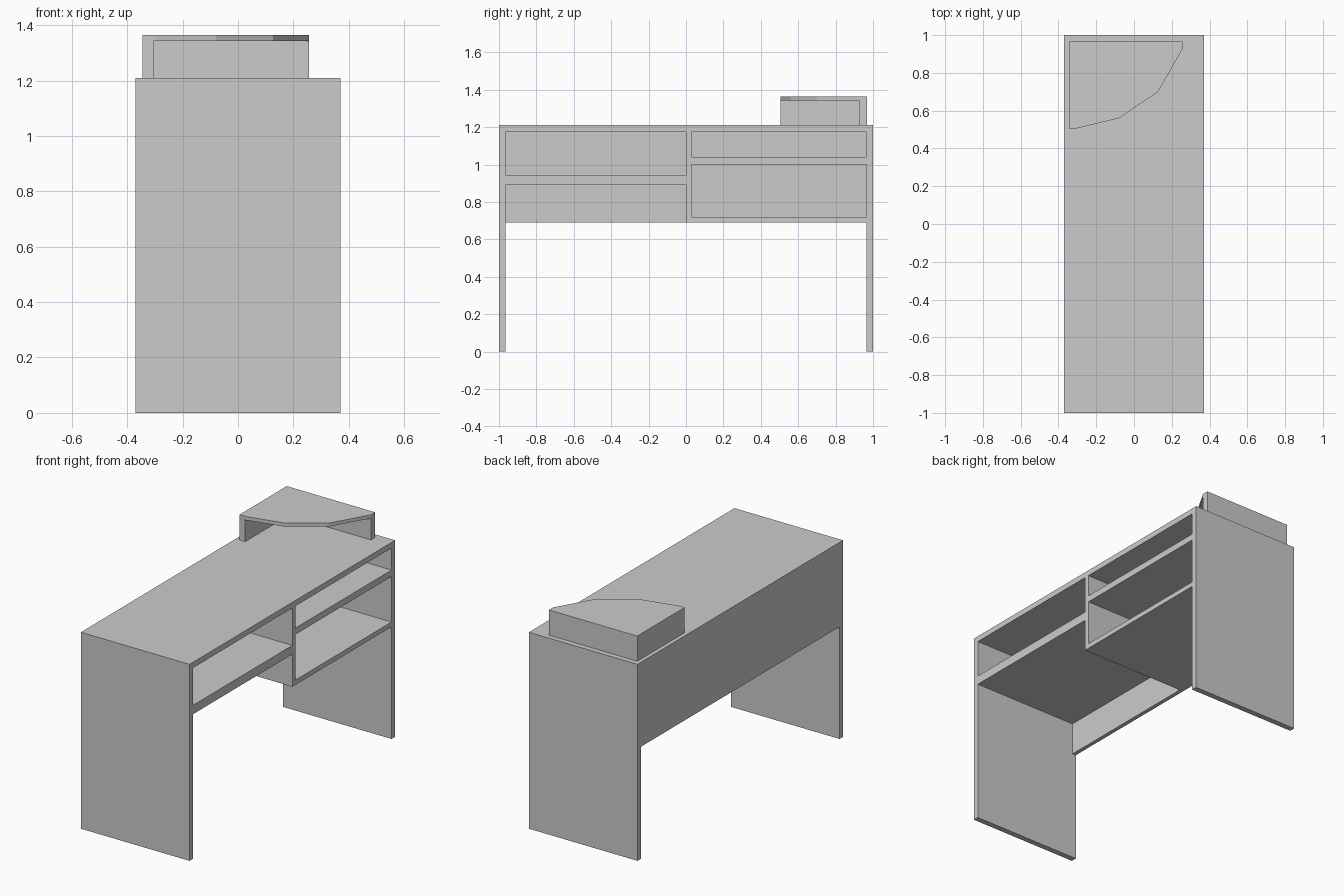
import bpy, bmesh

if "Cube" in bpy.data.objects:
    bpy.data.objects.remove(bpy.data.objects["Cube"])

T = 0.035          # board thickness
X, Y, H = 0.37, 1.0, 1.21
XB = -X + 0.025    # front surface of back panel


def prism(name, outline, z0, z1):
    """Extrude a counter-clockwise xy outline from z0 to z1."""
    bm = bmesh.new()
    face = bm.faces.new([bm.verts.new((x, y, z0)) for x, y in outline])
    ext = bmesh.ops.extrude_face_region(bm, geom=[face])
    for v in ext["geom"]:
        if isinstance(v, bmesh.types.BMVert):
            v.co.z = z1
    bmesh.ops.recalc_face_normals(bm, faces=bm.faces)
    mesh = bpy.data.meshes.new(name)
    bm.to_mesh(mesh)
    bm.free()
    obj = bpy.data.objects.new(name, mesh)
    bpy.context.collection.objects.link(obj)
    return obj


def board(name, x0, x1, y0, y1, z0, z1):
    return prism(name, [(x0, y0), (x1, y0), (x1, y1), (x0, y1)], z0, z1)


# Desk carcass
board("front_side_panel", -X, X, -Y, -Y + T, 0, H)
board("back_side_panel", -X, X, Y - T, Y, 0, H)
board("desk_top", -X, X, -Y + T, Y - T, H - T, H)
board("rear_panel", -X, XB, -Y + T, Y - T, 0.69, H - T)

# Compartment boards
board("centre_divider", XB, X, 0, 0.03, 0.69, H - T)
board("wide_shelf", XB, X, -Y + T, 0, 0.89, 0.945)
board("upper_shelf", XB, X, 0.03, Y - T, 1.0, 1.04)
board("lower_shelf", XB, X, 0.03, Y - T, 0.69, 0.72)

# Corner stand on the desk top
YS = 0.967
board("stand_left_wall", -0.345, -0.305, 0.505, YS, H, 1.343)
board("stand_back_wall", -0.305, 0.257, 0.927, YS, H, 1.343)
prism("stand_top", [(-0.345, 0.505), (-0.30, 0.507), (-0.08, 0.56), (0.127, 0.70),
                    (0.257, 0.927), (0.257, YS), (-0.345, YS)], 1.343, 1.365)
